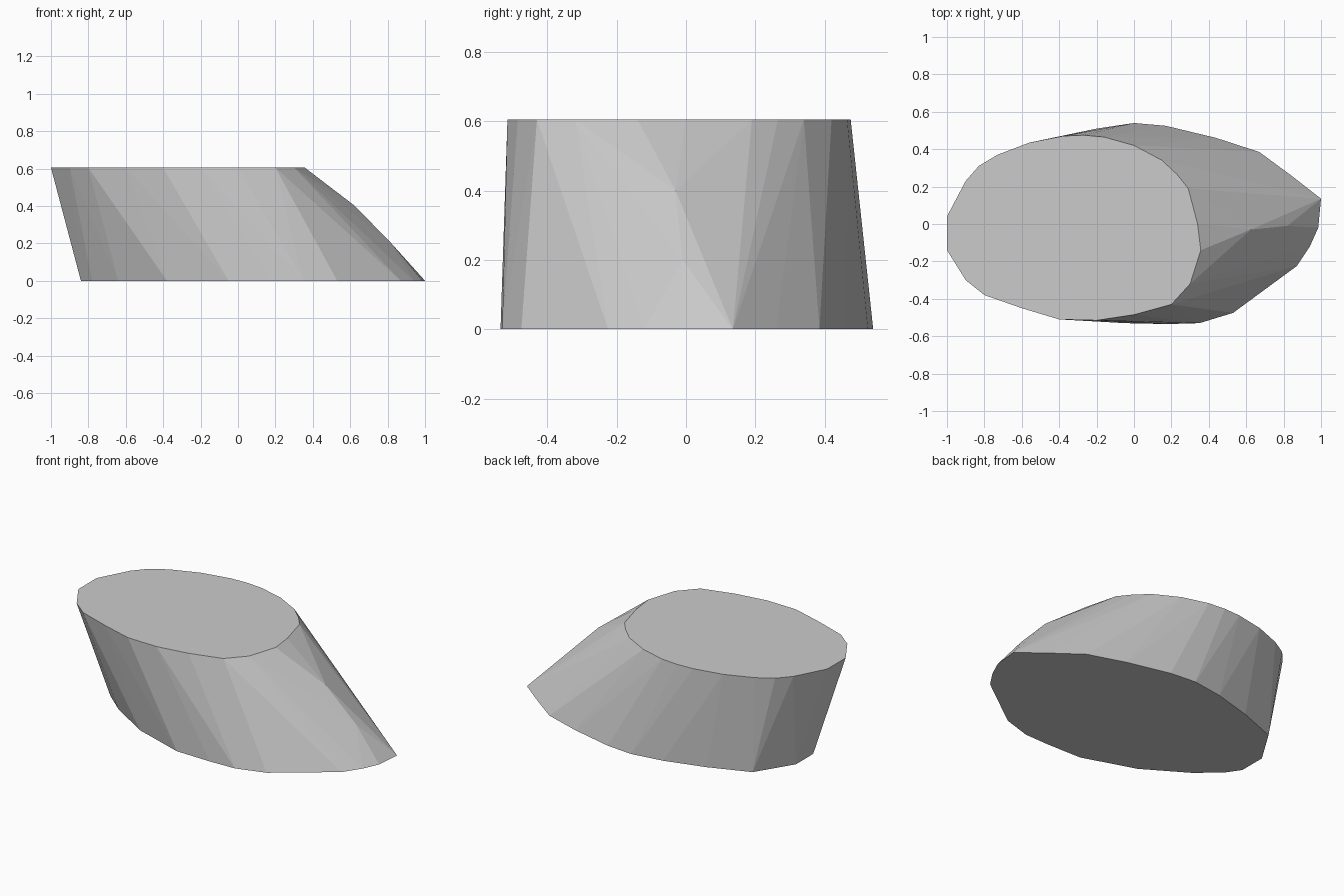
import bpy
import bmesh
import math

cube = bpy.data.objects.get("Cube")
if cube:
    bpy.data.objects.remove(cube, do_unlink=True)

HEIGHT = 0.605

# Upper face outline
top_outline = [
    (-1, 0.04), (-0.9, 0.23), (-0.83, 0.31), (-0.73, 0.37), (-0.56, 0.435),
    (-0.38, 0.47), (-0.27, 0.475), (-0.16, 0.465), (0, 0.42), (0.15, 0.34),
    (0.23, 0.265), (0.29, 0.19), (0.34, 0), (0.357, -0.14), (0.3, -0.32),
    (0.2, -0.43), (0, -0.485), (-0.2, -0.515), (-0.4, -0.51), (-0.6, -0.45),
    (-0.8, -0.38), (-0.9, -0.3), (-1, -0.14),
]

# Lower face outline, shifted sideways and pointed at one end
base_outline = [
    (-0.84, 0.12), (-0.7, 0.345), (-0.45, 0.44), (-0.2, 0.51), (0, 0.54),
    (0.17, 0.525), (0.44, 0.46), (0.67, 0.385), (0.84, 0.26), (1, 0.135),
    (0.985, -0.02), (0.94, -0.12), (0.87, -0.225), (0.53, -0.475),
    (0.35, -0.53), (0.18, -0.535), (-0.05, -0.53), (-0.38, -0.42),
    (-0.64, -0.26), (-0.78, -0.14), (-0.84, -0.05),
]

# Points along the bulging slanted ridge
ridge = [(0.625, -0.03, 0.4), (0.82, -0.01, 0.2)]

points = [(x, y, HEIGHT) for x, y in top_outline]
points += [(x, y, 0) for x, y in base_outline] + ridge

# Skin the outlines as one faceted solid with flat caps
bm = bmesh.new()
for p in points:
    bm.verts.new(p)
bmesh.ops.convex_hull(bm, input=bm.verts[:])
bmesh.ops.dissolve_limit(bm, angle_limit=math.radians(0.5),
                         verts=bm.verts[:], edges=bm.edges[:])
bmesh.ops.recalc_face_normals(bm, faces=bm.faces[:])
mesh = bpy.data.meshes.new("slanted_block")
bm.to_mesh(mesh)
bm.free()

# Plain grey finish
grey = bpy.data.materials.new("light_grey")
grey.use_nodes = True
colour = (0.6, 0.6, 0.6, 1)
grey.diffuse_color = colour
grey.node_tree.nodes["Principled BSDF"].inputs["Base Color"].default_value = colour
mesh.materials.append(grey)

block = bpy.data.objects.new("slanted_block", mesh)
bpy.context.collection.objects.link(block)
